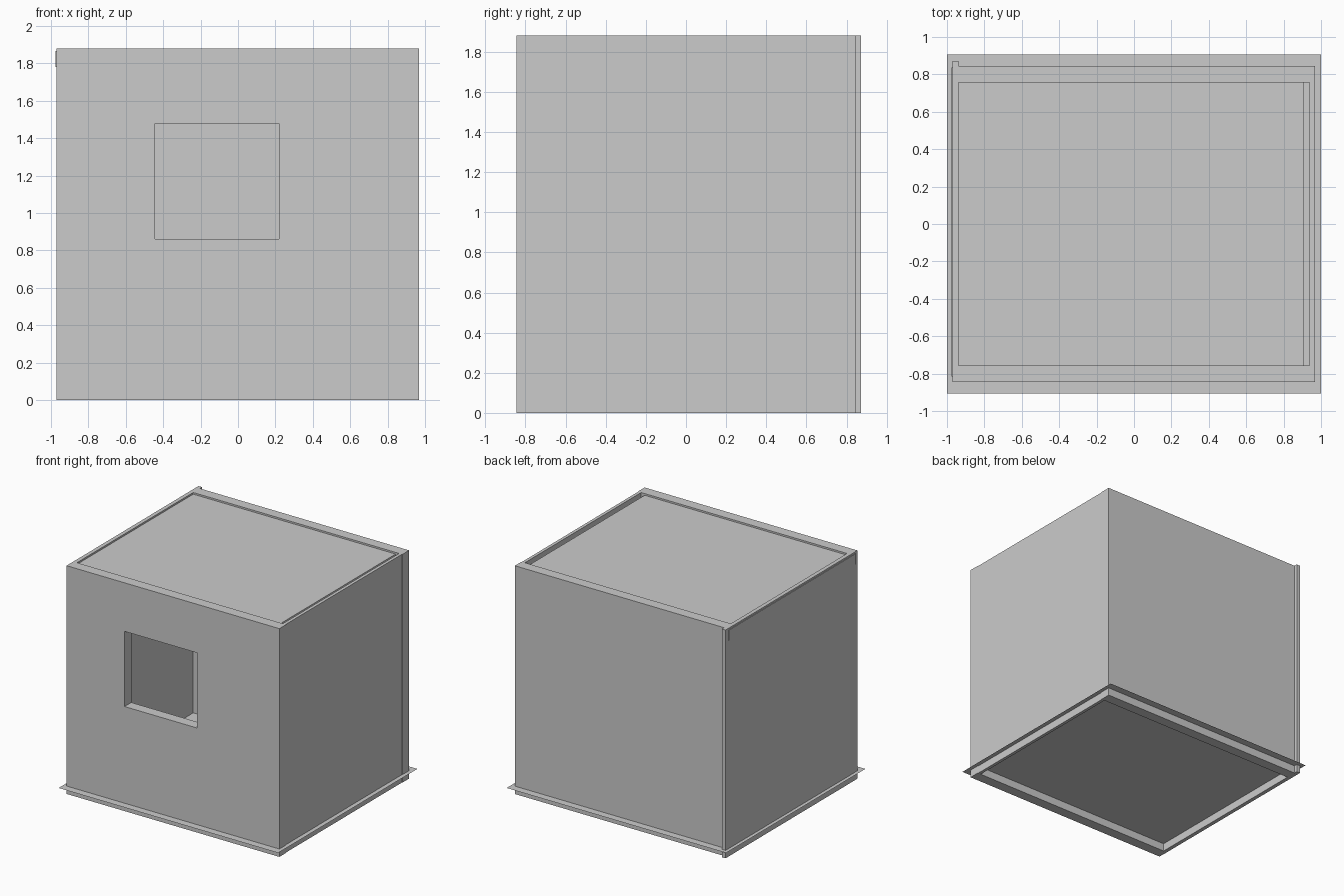
import bpy, bmesh

if "Cube" in bpy.data.objects:
    bpy.data.objects.remove(bpy.data.objects["Cube"])

H = 1.88  # wall height


def finish(name, bm):
    bmesh.ops.recalc_face_normals(bm, faces=bm.faces)
    mesh = bpy.data.meshes.new(name)
    bm.to_mesh(mesh)
    bm.free()
    obj = bpy.data.objects.new(name, mesh)
    bpy.context.collection.objects.link(obj)
    return obj


def box(name, x, y, z):
    bm = bmesh.new()
    bmesh.ops.create_cube(bm, size=1)
    for v in bm.verts:
        v.co = [r[0] if c < 0 else r[1] for c, r in zip(v.co, (x, y, z))]
    return finish(name, bm)


def rect(bm, x, z, y):
    return [bm.verts.new((a, y, b)) for a, b in
            ((x[0], z[0]), (x[1], z[0]), (x[1], z[1]), (x[0], z[1]))]


# front wall: a frame around the window opening, extruded to its thickness
bm = bmesh.new()
outer = rect(bm, (-0.97, 0.968), (0, H), -0.844)
inner = rect(bm, (-0.443, 0.219), (0.861, 1.48), -0.844)
ring = [bm.faces.new((outer[i], outer[(i + 1) % 4], inner[(i + 1) % 4], inner[i]))
        for i in range(4)]
ext = bmesh.ops.extrude_face_region(bm, geom=ring, use_keep_orig=True)
for v in ext["geom"]:
    if isinstance(v, bmesh.types.BMVert):
        v.co.y += 0.088
finish("front_wall", bm)

# remaining walls; the left one slides out slightly past the back wall
box("back_wall", (-0.968, 0.968), (0.757, 0.844), (0, H))
box("right_wall", (0.938, 0.964), (-0.80, 0.80), (0, H))
box("left_wall", (-0.971, -0.938), (-0.816, 0.872), (0, H))

# ceiling slab: pokes through the left wall, leaves a gap on the right
box("ceiling", (-0.976, 0.906), (-0.815, 0.836), (1.78, 1.866))

# floor: a single flat sheet reaching beyond the walls
bm = bmesh.new()
bm.faces.new([bm.verts.new((x, y, 0.065)) for x, y in
              ((-1, -0.906), (1, -0.906), (1, 0.906), (-1, 0.906))])
finish("floor", bm)
